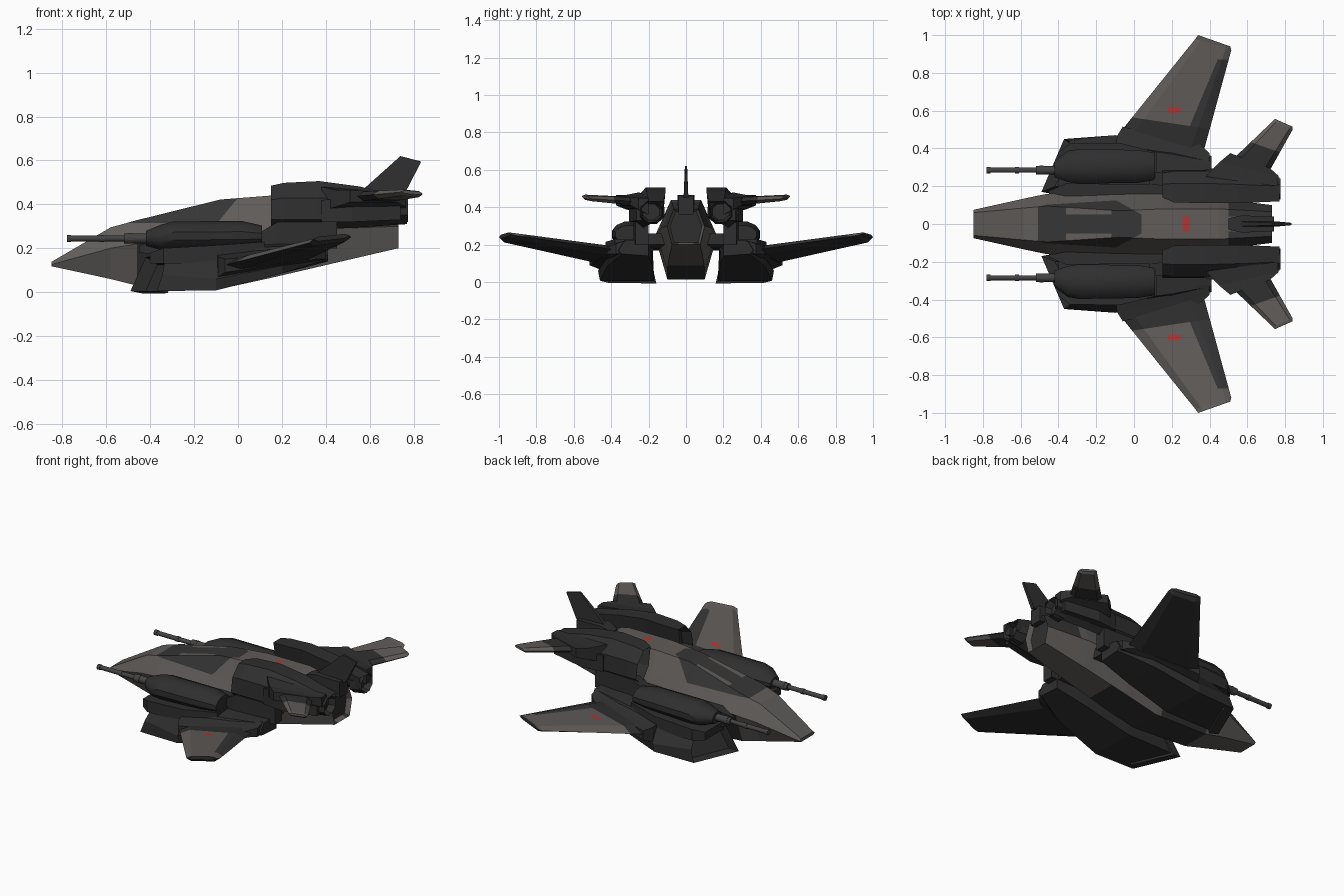
import bpy, bmesh, math
from mathutils import Vector

if "Cube" in bpy.data.objects:
    bpy.data.objects.remove(bpy.data.objects["Cube"])


def material(name, rgb):
    m = bpy.data.materials.new(name)
    m.diffuse_color = (*rgb, 1)
    m.use_nodes = True
    m.node_tree.nodes["Principled BSDF"].inputs["Base Color"].default_value = m.diffuse_color
    return m


DARK, GREY, CHAR, METAL, RED = range(5)
MATS = [material("dark_hull", (0.028, 0.028, 0.028)),
        material("warm_grey", (0.115, 0.106, 0.100)),
        material("charcoal", (0.036, 0.036, 0.036)),
        material("gun_metal", (0.055, 0.055, 0.055)),
        material("red_mark", (0.45, 0.035, 0.03))]


def finish(name, bm, mat, mirror, smooth):
    me = bpy.data.meshes.new(name)
    bm.to_mesh(me)
    bm.free()
    for m in MATS:
        me.materials.append(m)
    ob = bpy.data.objects.new(name, me)
    bpy.context.collection.objects.link(ob)
    if mirror:
        mod = ob.modifiers.new("mirror", 'MIRROR')
        mod.use_axis = (False, True, False)
    if smooth:
        bpy.context.view_layer.objects.active = ob
        ob.select_set(True)
        bpy.ops.object.shade_smooth_by_angle(angle=math.radians(35))
        ob.select_set(False)
    return ob


def loft(name, rings, mat=DARK, mirror=True, inset=(), cuts=(), paint=None, smooth=False):
    """Skin between rings, cap the ends, recess chosen caps, cut lines, then colour by rule."""
    bm = bmesh.new()
    vs = [[bm.verts.new(p) for p in r] for r in rings]
    n = len(rings[0])
    for a, b in zip(vs, vs[1:]):
        for i in range(n):
            j = (i + 1) % n
            bm.faces.new((a[i], a[j], b[j], b[i]))
    caps = [bm.faces.new(vs[0]), bm.faces.new(vs[-1])]
    bmesh.ops.recalc_face_normals(bm, faces=bm.faces)
    for end, thick, depth in inset:
        bmesh.ops.inset_individual(bm, faces=[caps[end]], thickness=thick, depth=-depth)
    for co, no in cuts:
        bmesh.ops.bisect_plane(bm, geom=bm.verts[:] + bm.edges[:] + bm.faces[:],
                               plane_co=co, plane_no=no)
    bm.normal_update()
    for f in bm.faces:
        f.material_index = paint(f.calc_center_median(), f.normal) if paint else mat
    return finish(name, bm, mat, mirror, smooth)


def at_x(x, pts):
    return [(x, y, z) for y, z in pts]


def rect(x, y0, y1, z0, z1):
    return at_x(x, [(y0, z0), (y1, z0), (y1, z1), (y0, z1)])


def oval(x, y, z, ry, rz, n=12):
    return [(x, y + ry * math.cos(t), z + rz * math.sin(t))
            for t in (2 * math.pi * (i + .5) / n for i in range(n))]


def foil(le, te, t):
    """Flat six-sided wing section between leading and trailing edge points."""
    le, te = Vector(le), Vector(te)
    up = Vector((0, 0, t / 2))
    a, b = le.lerp(te, 0.15), le.lerp(te, 0.85)
    return [le, a + up, b + up, te, b - up, a - up]


def line(p, q):
    """Vertical cutting plane through two plan points."""
    d = Vector((q[0] - p[0], q[1] - p[1], 0))
    return (p[0], p[1], 0), (-d.y, d.x, 0)


# Fuselage: x, half widths (bottom, middle, top), heights (bottom, middle, top)
hull = [(-0.85, .06, .075, .06, .118, .126, .138),
        (-0.58, .085, .135, .085, .06, .2, .295),
        (-0.46, .09, .16, .095, .03, .22, .328),
        (-0.08, .10, .165, .07, .015, .24, .422),
        (0.15, .10, .16, .08, .065, .26, .44),
        (0.45, .09, .135, .08, .135, .29, .44),
        (0.73, .075, .10, .065, .2, .30, .39)]
rings = [at_x(x, [(-b, zb), (b, zb), (m, zm), (t, zt), (-t, zt), (-m, zm)])
         for x, b, m, t, zb, zm, zt in hull]


def hull_paint(c, n):
    y = abs(c.y)
    if n.z > 0.9 and 0.26 < c.x < 0.295 and y < 0.04:
        return RED
    if n.x > 0.9 or (n.z < -0.3 and -0.46 < c.x < 0.25):
        return DARK
    if c.z > 0.315 and c.x < 0.04 and 0.05 * c.x + 0.09 * y < 0.0065:
        stripe = n.z > 0.9 and -0.36 < c.x < -0.12 and y > 0.05
        return GREY if stripe else CHAR
    if c.x > 0.5 and n.z > 0.3 and y > 0.04:
        return CHAR
    return GREY


X, Y, Z = (1, 0, 0), (0, 1, 0), (0, 0, 1)
loft("fuselage", rings, mirror=False, paint=hull_paint, inset=[(1, .015, .03)],
     cuts=[((0, 0, .315), Z), ((.04, 0, 0), X), ((0, .05, 0), Y), ((0, -.05, 0), Y),
           ((0, .04, 0), Y), ((0, -.04, 0), Y), ((.5, 0, 0), X), ((.25, 0, 0), X),
           ((.26, 0, 0), X), ((.295, 0, 0), X), ((-.36, 0, 0), X), ((-.12, 0, 0), X),
           line((-.05, .1), (.04, .05)), line((-.05, -.1), (.04, -.05))])

# Lower nacelles with swept intakes
loft("lower_nacelle",
     [[(-.49, .17, .005), (-.37, .45, .005), (-.345, .44, .08), (-.33, .37, .16), (-.42, .20, .16)],
      at_x(-.1, [(.17, .008), (.46, .008), (.47, .06), (.41, .19), (.18, .22)]),
      at_x(.2, [(.18, .085), (.42, .085), (.43, .12), (.37, .21), (.19, .23)]),
      at_x(.41, [(.2, .14), (.34, .15), (.36, .17), (.33, .22), (.2, .23)])],
     inset=[(0, .018, .06)])

# Raised deck around the gun pod and the bridge to the fuselage
loft("nacelle_deck", [rect(-.40, .19, .38, .13, .18), rect(-.34, .18, .425, .13, .2),
                      rect(-.08, .18, .43, .13, .215), rect(.12, .18, .38, .16, .23)])
loft("body_bridge", [rect(-.45, .13, .175, .18, .21), rect(-.36, .13, .215, .17, .25),
                     rect(.1, .13, .21, .18, .26), rect(.4, .1, .21, .2, .26)])
loft("engine_pylon", [rect(.08, .21, .27, .2, .26), rect(.18, .2, .28, .2, .32),
                      rect(.45, .2, .27, .2, .32)])

# Gun pods and barrels
loft("gun_pod", [oval(-.42, .29, .245, .045, .035), oval(-.35, .305, .25, .085, .06),
                 oval(-.29, .305, .255, .095, .07), oval(.02, .305, .258, .09, .068),
                 oval(.11, .305, .255, .075, .05)], smooth=True)
loft("gun_housing", [oval(x, .285, .245, .023, .023) for x in (-.52, -.38)], METAL, smooth=True)
loft("gun_barrel", [oval(x, .285, .245, .014, .014) for x in (-.78, -.5)], METAL,
     inset=[(0, .005, .03)], smooth=True)
for i, x in enumerate((-.77, -.62, -.49)):
    loft("barrel_band_%d" % i, [oval(x + d, .285, .245, .017 + .008 * (i == 2),
                                     .017 + .008 * (i == 2)) for d in (-.01, .01)], METAL)

# Main wings, with root fairings
loft("wing_fairing", [[(-.10, .38, .08), (.40, .32, .16), (.40, .32, .225), (-.10, .38, .18)],
                      [(-.09, .465, .07), (.40, .375, .15), (.40, .375, .205), (-.09, .465, .16)],
                      [(-.06, .515, .09), (.35, .42, .15), (.35, .42, .19), (-.06, .515, .15)]])


def wing_paint(c, n):
    if n.z < 0.05:
        return DARK
    if .18 < c.x < .245 and .587 < c.y < .617:
        return RED
    if c.y < .56 - .15 * (c.x - .02):
        return DARK
    if c.x > .30 + (c.y - .53) * .42 and c.y < .87:
        return CHAR
    return GREY


loft("main_wing", [foil((-.09, .465, .115), (.37, .39, .175), .055),
                   foil((.325, .98, .225), (.515, .92, .25), .034),
                   foil((.34, 1.0, .24), (.51, .94, .258), .02)],
     paint=wing_paint,
     cuts=[line((.02, .56), (.28, .521)), line((.30, .53), (.426, .83)), ((0, .87, 0), Y),
           ((.18, 0, 0), X), ((.245, 0, 0), X), ((0, .587, 0), Y), ((0, .617, 0), Y)])

# Upper engines: top inner, top outer, outer, lower outer, bottom, inner
loft("upper_engine",
     [at_x(.15, [(.14, .485), (.21, .485), (.27, .42), (.285, .33), (.23, .28), (.16, .37)]),
      at_x(.21, [(.115, .498), (.215, .498), (.28, .43), (.285, .33), (.23, .28), (.14, .38)]),
      at_x(.37, [(.11, .506), (.215, .506), (.28, .43), (.285, .33), (.23, .285), (.13, .38)]),
      at_x(.55, [(.11, .482), (.21, .482), (.28, .42), (.27, .33), (.22, .295), (.12, .38)]),
      at_x(.77, [(.12, .43), (.20, .43), (.245, .40), (.235, .34), (.19, .31), (.125, .36)])],
     inset=[(0, .02, .06), (1, .012, .05)])
loft("engine_side_panel", [rect(.38, .26, .29, .32, .42), rect(.52, .25, .305, .32, .43),
                           rect(.74, .22, .265, .33, .40)])
loft("exhaust_ring", [oval(.70, .185, .375, .075, .07, 8), oval(.775, .185, .375, .06, .06, 8)],
     inset=[(1, .014, .04)])

# Tailplanes and their stepped roots
loft("tail_root", [[(.38, .25, .37), (.76, .20, .36), (.76, .20, .45), (.38, .25, .48)],
                   [(.45, .325, .39), (.765, .255, .39), (.765, .255, .45), (.45, .325, .465)],
                   [(.51, .375, .41), (.72, .295, .41), (.72, .295, .455), (.51, .375, .465)]])
loft("tailplane", [foil((.51, .33, .435), (.70, .25, .43), .045),
                   foil((.735, .545, .455), (.84, .50, .445), .028),
                   foil((.745, .557, .458), (.84, .515, .45), .014)],
     cuts=[line((.60, .44), (.77, .38))],
     paint=lambda c, n: GREY if c.y > .44 - (c.x - .60) * .353 and c.x > .5 else DARK)

# Upright fin and its base
loft("fin_base", [rect(.50, -.03, .03, .40, .44), rect(.57, -.045, .045, .38, .465),
                  rect(.74, -.04, .04, .36, .46)], mirror=False)
loft("upright_fin", [[(.55, -t, .45), (.55, t, .45), (.76, t, .45), (.76, -t, .45)] if i == 0 else
                     [(.74, -t, .62), (.74, t, .62), (.835, t, .595), (.835, -t, .595)]
                     for i, t in enumerate((.013, .006))], mirror=False)
